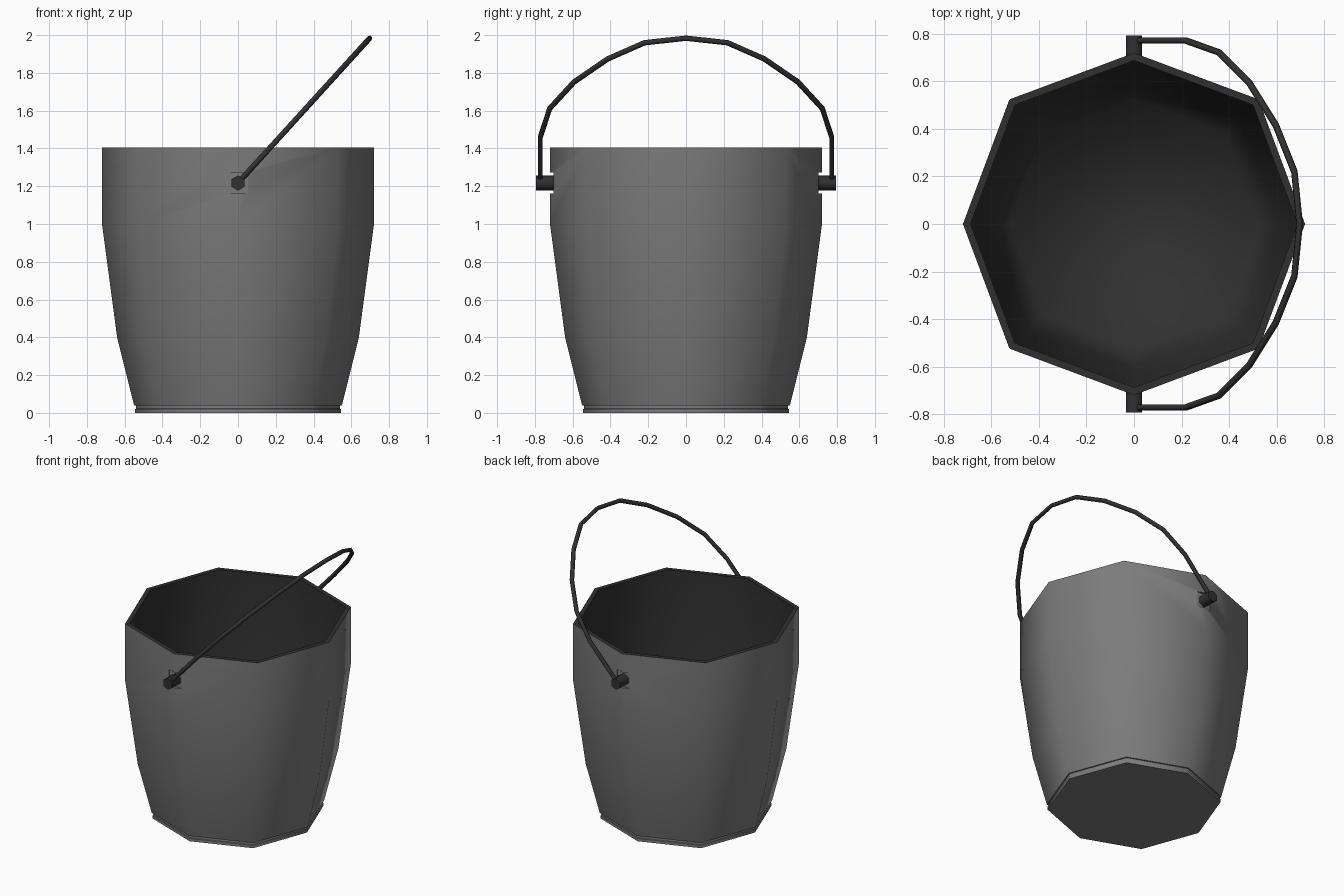
import bpy, bmesh, math
from mathutils import Vector

if "Cube" in bpy.data.objects:
    bpy.data.objects.remove(bpy.data.objects["Cube"])


def material(name, v):
    m = bpy.data.materials.new(name)
    m.diffuse_color = (v, v, v, 1)
    m.use_nodes = True
    m.node_tree.nodes["Principled BSDF"].inputs["Base Color"].default_value = m.diffuse_color
    return m


grey = material("grey metal", 0.2)
dark = material("dark iron", 0.03)


def finish(name, bm, mats):
    bmesh.ops.recalc_face_normals(bm, faces=bm.faces)
    me = bpy.data.meshes.new(name)
    bm.to_mesh(me)
    bm.free()
    for m in mats:
        me.materials.append(m)
    ob = bpy.data.objects.new(name, me)
    bpy.context.collection.objects.link(ob)
    return ob


def smooth(ob, angle, soft_below=-1):
    """Smooth shading, sharp above the angle except for edges under soft_below."""
    bm = bmesh.new()
    bm.from_mesh(ob.data)
    for f in bm.faces:
        f.smooth = True
    for e in bm.edges:
        inner = all(f.material_index == 1 for f in e.link_faces)
        low = all(v.co.z < soft_below for v in e.verts)
        e.smooth = (inner and low) or e.calc_face_angle(0) < math.radians(angle)
    bm.to_mesh(ob.data)
    bm.free()


def octagon_shell(name, profile, mats, dark_from):
    """Loft octagons through (radius, z); spans from dark_from on use slot 1."""
    bm = bmesh.new()
    rings = []
    for r, z in profile:
        ring = []
        for i in range(8):
            a = i * math.pi / 4
            k = r * (1.03 if i % 2 else 1.0)
            ring.append(bm.verts.new((k * math.cos(a), k * math.sin(a), z)))
        rings.append(ring)
    for s in range(len(rings) - 1):
        for i in range(8):
            j = (i + 1) % 8
            f = bm.faces.new((rings[s][i], rings[s][j], rings[s + 1][j], rings[s + 1][i]))
            f.material_index = 1 if s >= dark_from else 0
    bm.faces.new(rings[0])
    bm.faces.new(rings[-1]).material_index = 1 if dark_from < 99 else 0
    return finish(name, bm, mats)


# bucket wall: grey outside, dark rim and inside
body = octagon_shell("bucket_body", [
    (0.55, 0.04), (0.64, 0.40), (0.72, 1.0), (0.72, 1.405),
    (0.688, 1.405), (0.688, 1.0), (0.605, 0.40), (0.525, 0.06)], [grey, dark], 3)

# small flat seats cut where the handle pegs meet the wall
bm = bmesh.new()
for s in (-1, 1):
    g = bmesh.ops.create_cube(bm, size=1)
    for v in g['verts']:
        v.co = Vector((v.co.x * 0.106, v.co.y * 0.1 + s * 0.7485, v.co.z * 0.11 + 1.217))
cutter = finish("seat_cutter", bm, [grey])
cutter.hide_render = True
mod = body.modifiers.new("seats", 'BOOLEAN')
mod.operation = 'DIFFERENCE'
mod.solver = 'EXACT'
mod.object = cutter
bpy.context.view_layer.objects.active = body
bpy.ops.object.modifier_apply(modifier=mod.name)
bpy.data.objects.remove(cutter)
smooth(body, 50, 0.1)

# stepped foot ring
base = octagon_shell("bucket_base", [(0.545, 0.0), (0.545, 0.02), (0.54, 0.022), (0.54, 0.042)],
                     [grey], 99)
smooth(base, 50)

# hexagonal pegs, one on the front and one on the back
for s, name in ((-1, "front_peg"), (1, "back_peg")):
    bm = bmesh.new()
    rings = [[bm.verts.new((0.04 * math.sin(i * math.pi / 3), s * y,
                            1.217 + 0.04 * math.cos(i * math.pi / 3))) for i in range(6)]
             for y in (0.69, 0.793)]
    for i in range(6):
        j = (i + 1) % 6
        bm.faces.new((rings[0][i], rings[0][j], rings[1][j], rings[1][i]))
    for r in rings:
        bm.faces.new(r)
    smooth(finish(name, bm, [dark]), 65)

# wire handle: half path (y, x) mirrored, leaning to +x
half = [(0.772, 0.0), (0.772, 0.218), (0.722, 0.358), (0.593, 0.486), (0.415, 0.597), (0.22, 0.675)]
path = half + [(0, 0.697)] + [(-y, x) for y, x in reversed(half)]
pts = [Vector((x, y, 1.217 + x * 1.10)) for y, x in path]
side = Vector((-1.10, 0, 1)).normalized()
bm = bmesh.new()
rings = []
for n, p in enumerate(pts):
    d0 = (p - pts[max(n - 1, 0)]).normalized()
    d1 = (pts[min(n + 1, len(pts) - 1)] - p).normalized()
    out = (d0 + d1).normalized().cross(side)
    rings.append([bm.verts.new(p + 0.0145 * (side * math.cos(i * math.pi / 3)
                                             + out * math.sin(i * math.pi / 3))) for i in range(6)])
for a, b in zip(rings, rings[1:]):
    for i in range(6):
        j = (i + 1) % 6
        bm.faces.new((a[i], a[j], b[j], b[i]))
bm.faces.new(rings[0])
bm.faces.new(rings[-1])
handle = finish("handle", bm, [dark])
smooth(handle, 65)
